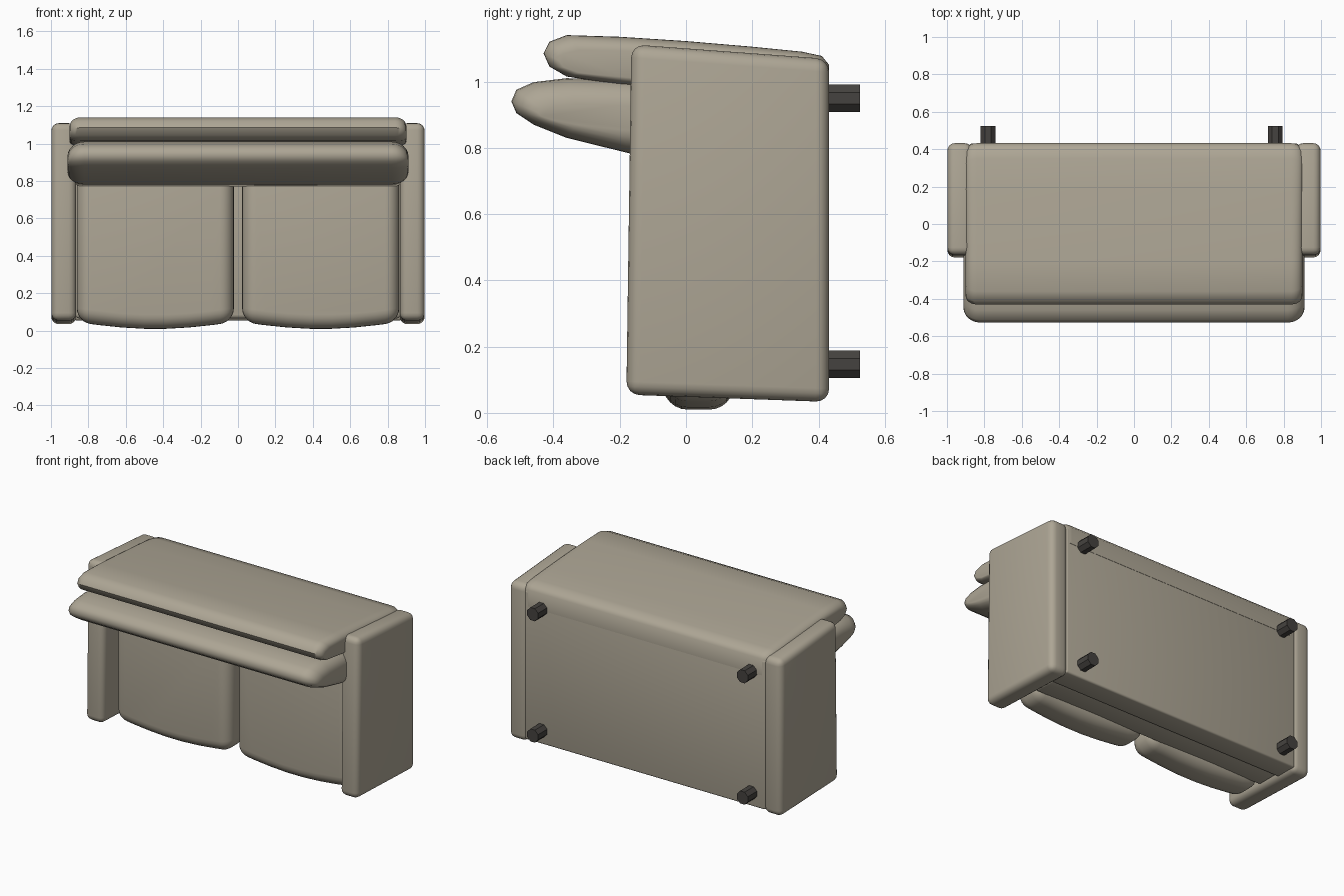
import bpy, bmesh, math
from mathutils import Vector

if "Cube" in bpy.data.objects:
    bpy.data.objects.remove(bpy.data.objects["Cube"])

def material(name, color):
    m = bpy.data.materials.new(name)
    m.diffuse_color = color
    m.use_nodes = True
    m.node_tree.nodes["Principled BSDF"].inputs["Base Color"].default_value = m.diffuse_color
    return m

fabric = material("fabric", (0.42, 0.38, 0.30, 1))
dark = material("dark_wood", (0.06, 0.055, 0.05, 1))

def finish(name, bm, mat, bevel=0, segments=4, angle=40):
    bmesh.ops.recalc_face_normals(bm, faces=bm.faces)
    me = bpy.data.meshes.new(name)
    bm.to_mesh(me)
    bm.free()
    ob = bpy.data.objects.new(name, me)
    bpy.context.collection.objects.link(ob)
    me.materials.append(mat)
    bpy.ops.object.select_all(action='DESELECT')
    bpy.context.view_layer.objects.active = ob
    ob.select_set(True)
    if bevel:
        b = ob.modifiers.new("bevel", 'BEVEL')
        b.width, b.segments = bevel, segments
        b.limit_method, b.angle_limit = 'ANGLE', math.radians(30)
        bpy.ops.object.modifier_apply(modifier="bevel")
    bpy.ops.object.shade_smooth_by_angle(angle=math.radians(angle))
    return ob

def prism(name, pts, offset, mat, bevel, segments=4):
    """Extrude a 3D outline along an offset and round its edges."""
    bm = bmesh.new()
    f = bm.faces.new([bm.verts.new(p) for p in pts])
    ext = bmesh.ops.extrude_face_region(bm, geom=[f])
    bmesh.ops.translate(bm, vec=Vector(offset),
                        verts=[g for g in ext['geom'] if isinstance(g, bmesh.types.BMVert)])
    return finish(name, bm, mat, bevel, segments)

def box(name, lo, hi, bevel):
    x0, y0, z0 = lo
    x1, y1, z1 = hi
    return prism(name, [(x0, y0, z0), (x0, y1, z0), (x0, y1, z1), (x0, y0, z1)],
                 (x1 - x0, 0, 0), fabric, bevel, 3)

def pillow(name, profile, half_x, r, inset, n=6):
    """Loft a y-z profile along x with softly rounded ends."""
    ys, zs = [p[0] for p in profile], [p[1] for p in profile]
    cy, cz = (min(ys) + max(ys)) / 2, (min(zs) + max(zs)) / 2
    hy, hz = (max(ys) - min(ys)) / 2, (max(zs) - min(zs)) / 2
    ends = []
    for i in range(n + 1):
        a = math.pi / 2 * i / n
        ends.append((half_x - r + r * math.cos(a), inset * (1 - math.sin(a))))
    sections = [(-x, d) for x, d in ends] + ends[::-1]
    bm = bmesh.new()
    rings = [[bm.verts.new((x, cy + (y - cy) * (hy - d) / hy, cz + (z - cz) * (hz - d) / hz))
              for y, z in profile] for x, d in sections]
    for a, b in zip(rings, rings[1:]):
        for i in range(len(a)):
            j = (i + 1) % len(a)
            bm.faces.new((a[i], a[j], b[j], b[i]))
    bm.faces.new(rings[0])
    bm.faces.new(rings[-1])
    finish(name, bm, fabric, angle=50)

# Base: frame and front rail
box("base_frame", (-0.88, 0.28, 0.055), (0.88, 0.43, 1.04), 0.012)
box("seat_platform", (-0.87, 0.12, 0.065), (0.87, 0.285, 1.02), 0.02)

# Backrest and long back cushion
pillow("backrest", [(-0.43, 1.085), (-0.412, 1.12), (-0.36, 1.14), (-0.2, 1.135), (0, 1.122),
                    (0.2, 1.105), (0.35, 1.09), (0.41, 1.077), (0.432, 1.05), (0.432, 0.94),
                    (0, 0.97), (-0.2, 0.99), (-0.36, 1.015), (-0.412, 1.045)], 0.9, 0.06, 0.045)
pillow("back_cushion", [(-0.527, 0.94), (-0.512, 0.975), (-0.46, 0.998), (-0.36, 1.01),
                        (-0.17, 1.005), (-0.02, 0.99), (0.0, 0.96), (0.0, 0.8), (-0.03, 0.77),
                        (-0.17, 0.783), (-0.36, 0.83), (-0.46, 0.87), (-0.512, 0.905)],
       0.912, 0.09, 0.08)

for side, s in (("left", -1), ("right", 1)):
    # Arm panels
    prism(side + "_arm", [(s * 0.865, y, z) for y, z in
                          ((-0.18, 0.055), (0.432, 0.033), (0.432, 1.068), (-0.165, 1.112))],
          (s * 0.133, 0, 0), fabric, 0.04)
    # Seat cushions with a bowed front edge
    outline = [(s * 0.862, 0.85), (s * 0.022, 0.85)]
    for i in range(8):
        t = i / 7
        outline.append((s * (0.022 + 0.84 * t), 0.045 - 0.036 * math.sin(math.pi * t)))
    prism(side + "_seat_cushion", [(x, -0.07, z) for x, z in outline], (0, 0.215, 0),
          fabric, 0.075, 6)
    # Eight-sided legs
    for row, z in (("front", 0.147), ("back", 0.95)):
        prism(f"{row}_{side}_leg",
              [((0.755 if s > 0 else -0.78) + 0.043 * math.cos(math.pi * (k + 0.5) / 4), 0.41,
                z + 0.045 * math.sin(math.pi * (k + 0.5) / 4)) for k in range(8)],
              (0, 0.115, 0), dark, 0)
